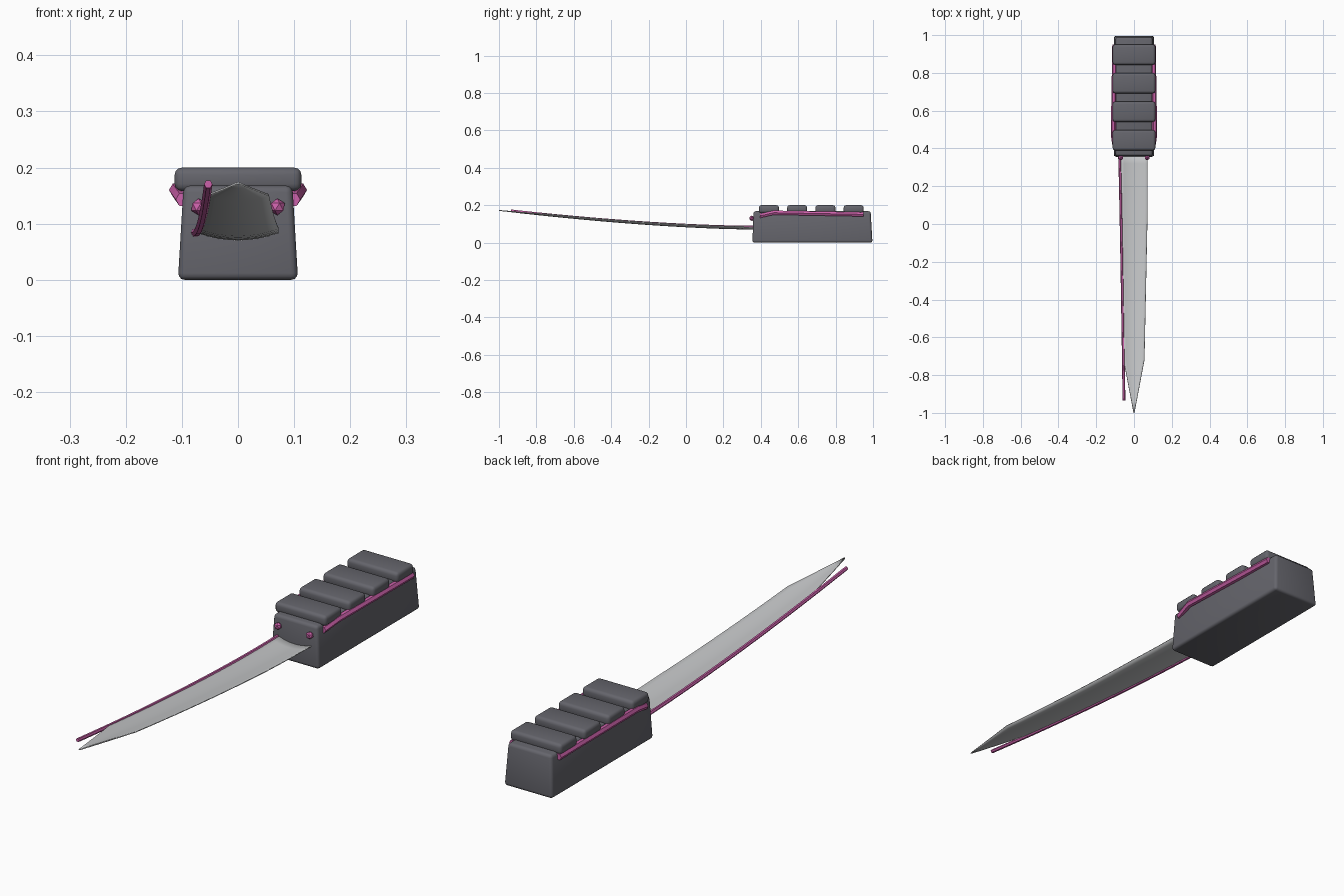
import bpy, bmesh, math
from mathutils import Vector

cube = bpy.data.objects.get("Cube")
if cube:
    bpy.data.objects.remove(cube, do_unlink=True)


def material(name, rgb):
    m = bpy.data.materials.new(name)
    m.use_nodes = True
    m.diffuse_color = (*rgb, 1)
    m.node_tree.nodes["Principled BSDF"].inputs["Base Color"].default_value = (*rgb, 1)
    return m


GREY = material("dark grey grip", (0.13, 0.13, 0.15))
STEEL = material("pale steel", (0.56, 0.57, 0.58))
PINK = material("pink trim", (0.60, 0.12, 0.40))


def finish(name, bm, mat, smooth=True):
    bmesh.ops.recalc_face_normals(bm, faces=bm.faces)
    me = bpy.data.meshes.new(name)
    bm.to_mesh(me)
    bm.free()
    ob = bpy.data.objects.new(name, me)
    bpy.context.collection.objects.link(ob)
    me.materials.append(mat)
    if smooth:
        bpy.ops.object.select_all(action='DESELECT')
        ob.select_set(True)
        bpy.context.view_layer.objects.active = ob
        bpy.ops.object.shade_smooth_by_angle(angle=math.radians(40))
    return ob


def rounded_box(name, lo, hi, bevel, mat, taper=(0, 0, 0)):
    """Box from lo to hi; taper pulls in the top at the sides, front and back."""
    bm = bmesh.new()
    bmesh.ops.create_cube(bm, size=1)
    for v in bm.verts:
        top = v.co.z > 0
        side, front = v.co.x, v.co.y < 0
        v.co = Vector([l + (c + 0.5) * (h - l) for l, h, c in zip(lo, hi, v.co)])
        if top:
            v.co.x -= math.copysign(taper[0], side)
            v.co.y += taper[1] if front else -taper[2]
    bmesh.ops.bevel(bm, geom=bm.edges[:], offset=bevel, segments=3,
                    profile=0.5, affect='EDGES')
    return finish(name, bm, mat)


def tube(name, path, radius, mat, sides=6):
    """Faceted tube swept along a path that runs mainly along y."""
    bm = bmesh.new()
    rings = []
    for p in path:
        rings.append([bm.verts.new((p[0] + radius * math.cos(a), p[1], p[2] + radius * math.sin(a)))
                      for a in (2 * math.pi * i / sides for i in range(sides))])
    for a, b in zip(rings, rings[1:]):
        for i in range(sides):
            j = (i + 1) % sides
            bm.faces.new((a[i], a[j], b[j], b[i]))
    bm.faces.new(rings[0])
    bm.faces.new(rings[-1])
    return finish(name, bm, mat)


# Grip block and the four ribs on top
rounded_box("grip", (-0.107, 0.355, 0), (0.107, 0.997, 0.168), 0.012, GREY, (0.010, 0.006, 0.010))
for i in range(4):
    y = 0.39 + 0.151 * i
    rounded_box(f"grip_rib_{i + 1}", (-0.113, y, 0.158), (0.113, y + 0.107, 0.2), 0.013, GREY)

# Side trim and front studs, one of each per side
for side, s in (("left", 1), ("right", -1)):
    tube(f"side_trim_{side}",
         [(s * 0.098, 0.395, 0.143), (s * 0.110, 0.47, 0.160), (s * 0.102, 0.95, 0.151)],
         0.013, PINK)
    bm = bmesh.new()
    bmesh.ops.create_icosphere(bm, subdivisions=1, radius=0.015)
    bmesh.ops.translate(bm, verts=bm.verts, vec=(s * 0.07, 0.352, 0.13))
    finish(f"front_stud_{side}", bm, PINK, smooth=False)


# Blade: a shallow trough that sweeps upward to a pointed tip
def rise(y):
    return 0.072 + 0.1 * max(0, (0.36 - y) / 1.36) ** 1.6


def half_width(y):
    if y < -0.72:
        return 0.002 + 0.053 * (y + 1) / 0.28
    return 0.055 + 0.017 * min(1, (y + 0.72) / 0.8)


stations = [0.40 - 0.08 * i for i in range(15)] + [-0.76, -0.82, -0.88, -0.94, -1.0]
COLS = 8
bm = bmesh.new()
rows = []
for y in stations:
    w = half_width(y)
    rows.append([bm.verts.new((w * t, y, rise(y) + 0.013 * (w / 0.072) * t * t))
                 for t in (2 * k / COLS - 1 for k in range(COLS + 1))])
for a, b in zip(rows, rows[1:]):
    for k in range(COLS):
        bm.faces.new((a[k], a[k + 1], b[k + 1], b[k]))
blade = finish("blade", bm, STEEL)
solid = blade.modifiers.new("thickness", 'SOLIDIFY')
solid.thickness = 0.004
solid.offset = 0

# Trim cord along the right edge of the blade
cord = []
for i in range(17):
    f = i / 16
    y = 0.38 - 1.315 * f
    cord.append((-0.077 + 0.024 * f ** 0.8, y, rise(y) + 0.012 - 0.006 * f))
tube("blade_cord", cord, 0.0075, PINK)
